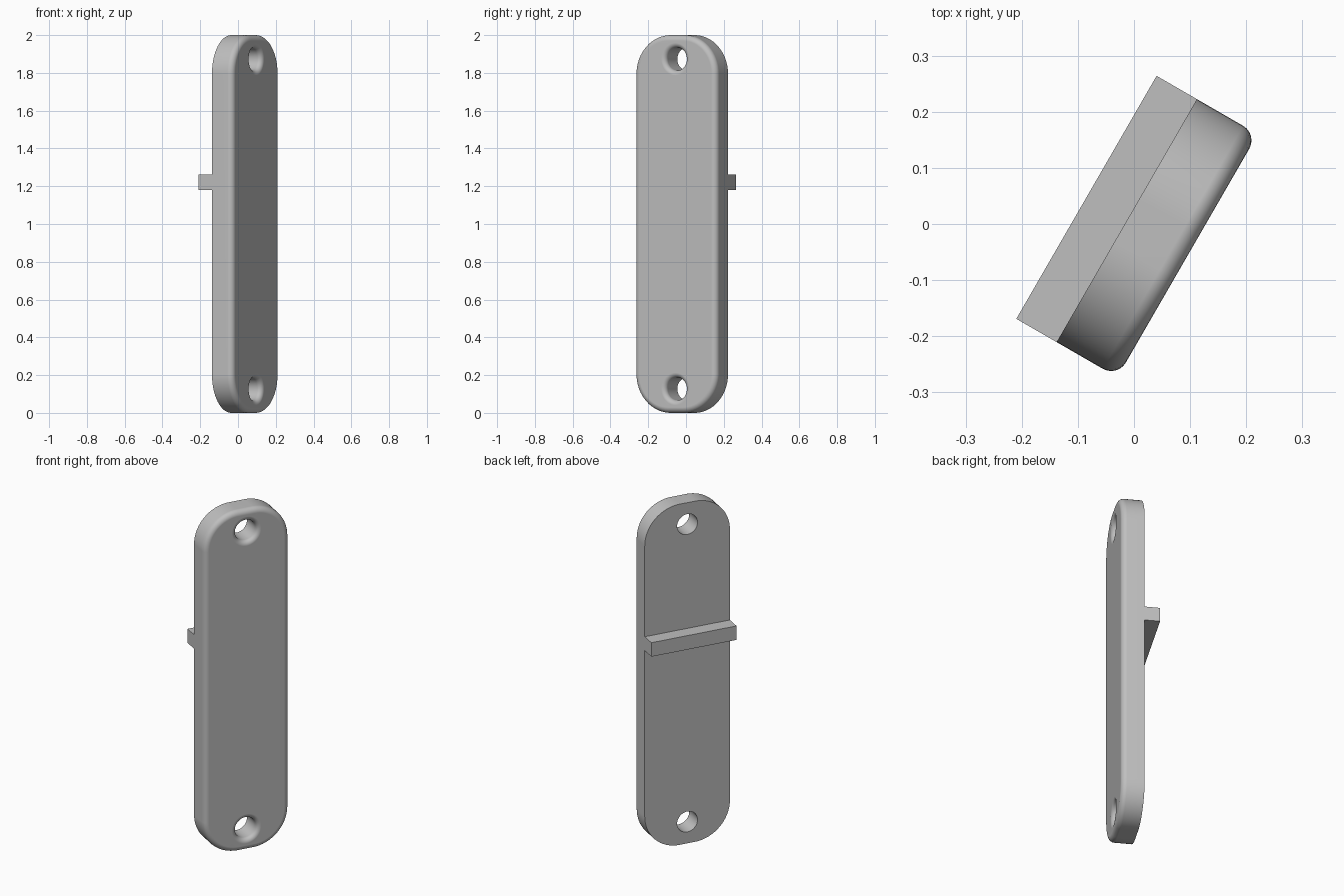
import bpy, bmesh
from math import radians, sin, cos, pi
from mathutils import Matrix

if "Cube" in bpy.data.objects:
    bpy.data.objects.remove(bpy.data.objects["Cube"])

FRONT, BACK, RIB_BACK = -0.109, 0.016, 0.099   # depths, front faces -y before turning
WIDTH, HEIGHT = 0.5, 2.0
CORNER, EDGE = 0.205, 0.03                     # outline corner and front edge radii
HOLE, MOUTH, INSET = 0.06, 0.026, 0.127        # hole radius, rounded lip, distance from end
TURN = radians(60)

grey = bpy.data.materials.new("mid_grey")
grey.use_nodes = True
colour = (0.52, 0.52, 0.52, 1)
grey.diffuse_color = colour
grey.node_tree.nodes["Principled BSDF"].inputs["Base Color"].default_value = colour


def finish(bm, name):
    bmesh.ops.recalc_face_normals(bm, faces=bm.faces)
    mesh = bpy.data.meshes.new(name)
    bm.to_mesh(mesh)
    bm.free()
    mesh.materials.append(grey)
    obj = bpy.data.objects.new(name, mesh)
    bpy.context.collection.objects.link(obj)
    return obj


def box(y0, y1, z0, z1):
    bm = bmesh.new()
    place = Matrix.Translation((0, (y0 + y1) / 2, (z0 + z1) / 2))
    size = Matrix.Diagonal((WIDTH, y1 - y0, z1 - z0, 1))
    bmesh.ops.create_cube(bm, size=1, matrix=place @ size)
    return bm


# Plate: rounded corners, then a rounded front rim
bm = box(FRONT, BACK, 0, HEIGHT)
corners = [e for e in bm.edges if abs(e.verts[0].co.y - e.verts[1].co.y) > 0.01]
bmesh.ops.bevel(bm, geom=corners, offset=CORNER, segments=16, profile=0.5, affect='EDGES')
rim = [e for e in bm.edges if all(abs(v.co.y - FRONT) < 1e-4 for v in e.verts)]
bmesh.ops.bevel(bm, geom=rim, offset=EDGE, segments=6, profile=0.5, affect='EDGES')
plate = finish(bm, "plate")


# Hole cutters: straight bore flaring into a rounded lip at the front
def hole_cutter(z):
    lip = [(HOLE + MOUTH * (1 - cos(a)), FRONT + MOUTH * (1 - sin(a)))
           for a in (pi / 2 * i / 6 for i in range(7))]
    profile = [(0, BACK + 0.1), (HOLE, BACK + 0.1)] + lip
    profile += [(lip[-1][0], FRONT - 0.1), (0, FRONT - 0.1)]
    bm = bmesh.new()
    verts = [bm.verts.new((r, y, z)) for r, y in profile]
    edges = [bm.edges.new(pair) for pair in zip(verts, verts[1:])]
    bmesh.ops.spin(bm, geom=verts + edges, cent=(0, 0, z), axis=(0, 1, 0),
                   angle=2 * pi, steps=48)
    bmesh.ops.remove_doubles(bm, verts=bm.verts, dist=1e-5)
    cutter = finish(bm, "hole_cutter")
    cutter.hide_render = True
    return cutter


bpy.context.view_layer.objects.active = plate
for z in (INSET, HEIGHT - INSET):
    cutter = hole_cutter(z)
    cut = plate.modifiers.new("hole", 'BOOLEAN')
    cut.operation, cut.solver, cut.object = 'DIFFERENCE', 'EXACT', cutter
    bpy.ops.object.modifier_apply(modifier=cut.name)
    bpy.data.objects.remove(cutter)

# Smooth the rounded parts, keep the back edge and faces crisp
bpy.ops.object.select_all(action='DESELECT')
plate.select_set(True)
bpy.ops.object.shade_smooth_by_angle(angle=radians(35))
weighted = plate.modifiers.new("weighted_normals", 'WEIGHTED_NORMAL')
weighted.keep_sharp = True

# Rib: square bar across the back
rib = finish(box(BACK, RIB_BACK, 1.18, 1.262), "back_rib")

for obj in (plate, rib):
    obj.rotation_euler.z = TURN
    obj.location = (0.001, -0.002, 0)
